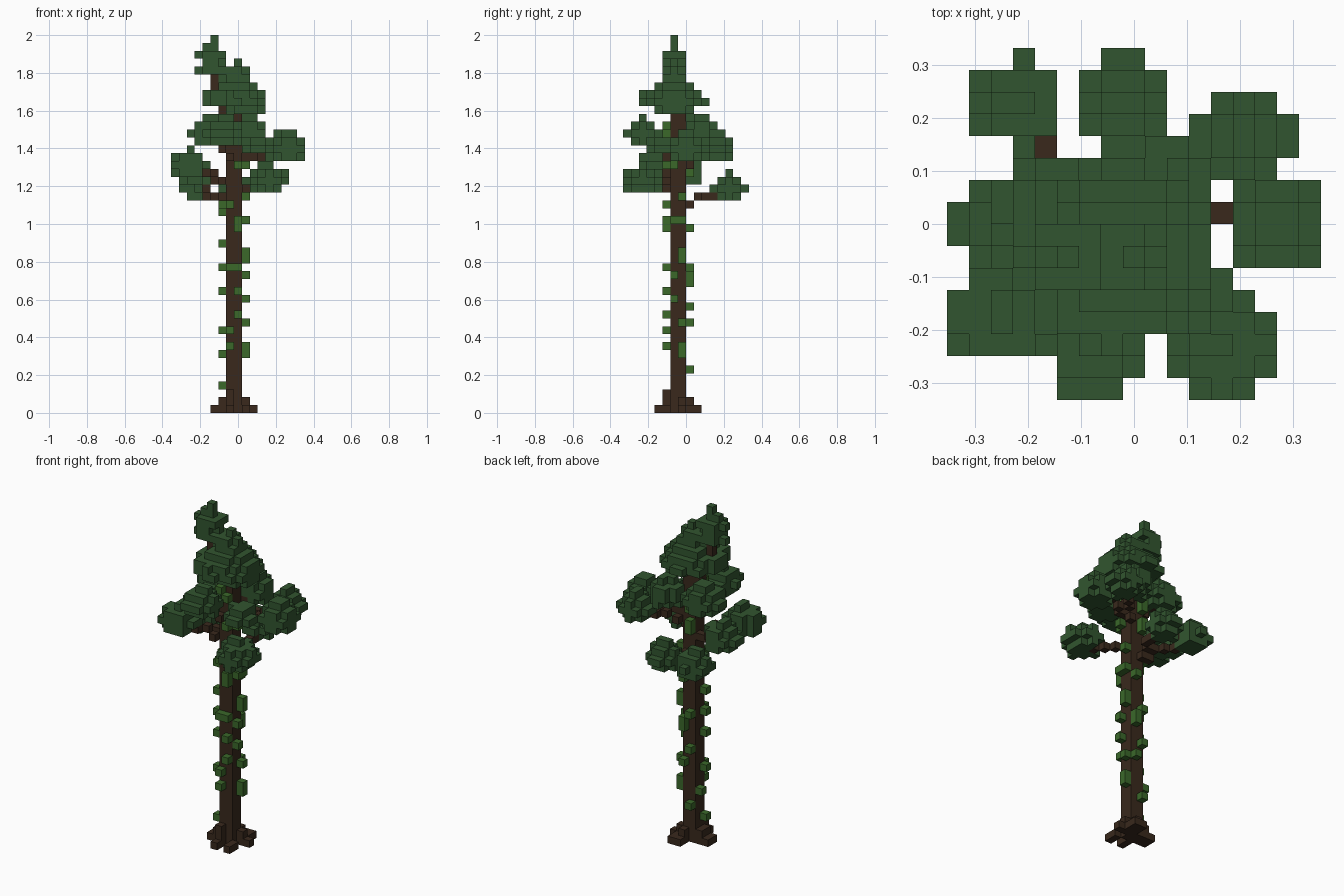
import bpy
import bmesh
from mathutils import Vector

cube = bpy.data.objects.get("Cube")
if cube:
    bpy.data.objects.remove(cube)

UNIT = 2 / 48                       # edge of one block
ORIGIN = Vector((8.5, 8, 0))        # block coordinates of the world origin
taken = set()                       # blocks already used by an earlier part


def material(name, rgb):
    mat = bpy.data.materials.new(name)
    mat.use_nodes = True
    colour = (*rgb, 1)
    mat.diffuse_color = colour
    bsdf = mat.node_tree.nodes["Principled BSDF"]
    bsdf.inputs["Base Color"].default_value = colour
    bsdf.inputs["Roughness"].default_value = 0.9
    return mat


BARK = material("dark bark", (0.041, 0.022, 0.012))
LEAF = material("pine green", (0.031, 0.091, 0.029))
IVY = material("ivy green", (0.043, 0.14, 0.023))


def build(name, blocks, mat):
    """Make one object from the outer skin of a set of blocks."""
    blocks = set(blocks) - taken
    taken.update(blocks)
    bm = bmesh.new()
    verts = {}

    def corner(p):
        key = tuple(round(c) for c in p)
        if key not in verts:
            verts[key] = bm.verts.new((Vector(key) - ORIGIN) * UNIT)
        return verts[key]

    for block in blocks:
        for axis in range(3):
            for side in (0, 1):
                step = [0, 0, 0]
                step[axis] = 2 * side - 1
                if tuple(b + s for b, s in zip(block, step)) in blocks:
                    continue
                u, v = Vector((0, 0, 0)), Vector((0, 0, 0))
                u[(axis + 1) % 3] = v[(axis + 2) % 3] = 1
                base = Vector(block)
                base[axis] += side
                quad = [base, base + u, base + u + v, base + v]
                if not side:
                    quad.reverse()
                bm.faces.new([corner(p) for p in quad])
    mesh = bpy.data.meshes.new(name)
    bm.to_mesh(mesh)
    bm.free()
    mesh.materials.append(mat)
    obj = bpy.data.objects.new(name, mesh)
    bpy.context.collection.objects.link(obj)


def line(start, end):
    """Blocks along a straight limb."""
    a, b = Vector(start), Vector(end)
    n = int(max(abs(c) for c in b - a))
    return {tuple(round(c) for c in a.lerp(b, t / max(n, 1))) for t in range(n + 1)}


def disc(cx, cy, k, r):
    return {(i, j, k) for i in range(17) for j in range(16)
            if (i - cx) ** 2 + (j - cy) ** 2 <= r * r}


def tiers(cx, cy, k, radii):
    """Stacked leaf discs, from the bottom up."""
    return set().union(*(disc(cx, cy, k + n, r) for n, r in enumerate(radii)))


# Trunk and the slim leaning second leader
build("trunk", {(i, j, k) for i in (7, 8) for j in (6, 7) for k in range(38)}, BARK)
build("second_leader", line((6, 7, 34), (6, 7, 39)) | line((5, 6, 39), (5, 6, 43)), BARK)

# Roots
roots = {(6, 6, 1), (9, 7, 1), (7, 5, 1), (8, 8, 1), (7, 5, 2), (6, 7, 1)}
for arm in (((6, 6), (5, 6)), ((9, 7), (10, 7)), ((7, 5), (7, 4)), ((8, 8), (8, 9)),
            ((6, 7), (5, 7)), ((9, 8), (9, 9)), ((9, 5), (9, 4))):
    roots |= {(i, j, 0) for i, j in arm}
build("roots", roots, BARK)

# Side clumps: centre, lowest layer, radius, branch start height
clumps = {
    "back_right": (2.7, 13, 27, 2.1, 26),
    "back": (7.5, 13, 27, 2.1, 26),
    "back_left": (13, 11.5, 32, 2.1, 31),
    "left": (14.5, 7.5, 32, 2.2, 32),
    "front_left": (11.9, 2, 28, 2.6, 27),
    "front": (6.2, 2, 34, 2.4, 31),
    "front_right": (1.8, 3.4, 30, 2.4, 29),
    "right": (2.2, 7.5, 29, 2.3, 29),
    "inner_right": (4.5, 8.3, 34, 2.7, 32),
    "inner_back": (9.6, 9.4, 34, 2.1, 33),
}
for name, (cx, cy, k, r, start) in clumps.items():
    foot = (8 if cx > 7.5 else 7, 7 if cy > 6.5 else 6, start)
    tip = (round(cx), round(cy), k + 1)
    build(name + "_branch", line(foot, tip), BARK)
for name, (cx, cy, k, r, start) in clumps.items():
    build(name + "_leaves", tiers(cx, cy, k, (r * 0.8, r, r * 0.82, r * 0.35)), LEAF)
build("inner_left_leaves", tiers(10.3, 4.8, 33, (2.05, 1.5)), LEAF)

# Main crown and the taller crown on the second leader
build("main_crown", tiers(7.8, 6, 39, (4.15, 3.5, 2.7, 1.9, 1.4, 0.3))
      | disc(9, 6, 38, 2.6) | disc(7, 5, 40, 3) | disc(6, 6, 40, 2.5), LEAF)
build("tall_crown", tiers(4.8, 6, 43, (1.9, 1.3, 1.9, 0.9, 0.3)), LEAF)

# Ivy blocks on each side of the trunk: (position, heights)
ivy_front = {7: (8, 10, 18, 26, 35, 36), 8: (12, 15, 18, 23, 24, 31, 35)}
ivy_back = {7: (5, 13, 18, 30, 31, 33, 34), 8: (11, 16, 17, 23)}
ivy_right = {6: (3, 10, 15, 18, 21, 25), 7: (7, 26)}
ivy_left = {6: (14, 17, 24, 31), 7: (7, 8, 11, 19, 20, 24, 27)}
ivy = {(i, 5, k) for i, ks in ivy_front.items() for k in ks}
ivy |= {(i, 8, k) for i, ks in ivy_back.items() for k in ks}
ivy |= {(6, j, k) for j, ks in ivy_right.items() for k in ks}
ivy |= {(9, j, k) for j, ks in ivy_left.items() for k in ks}
build("ivy", ivy - taken, IVY)
